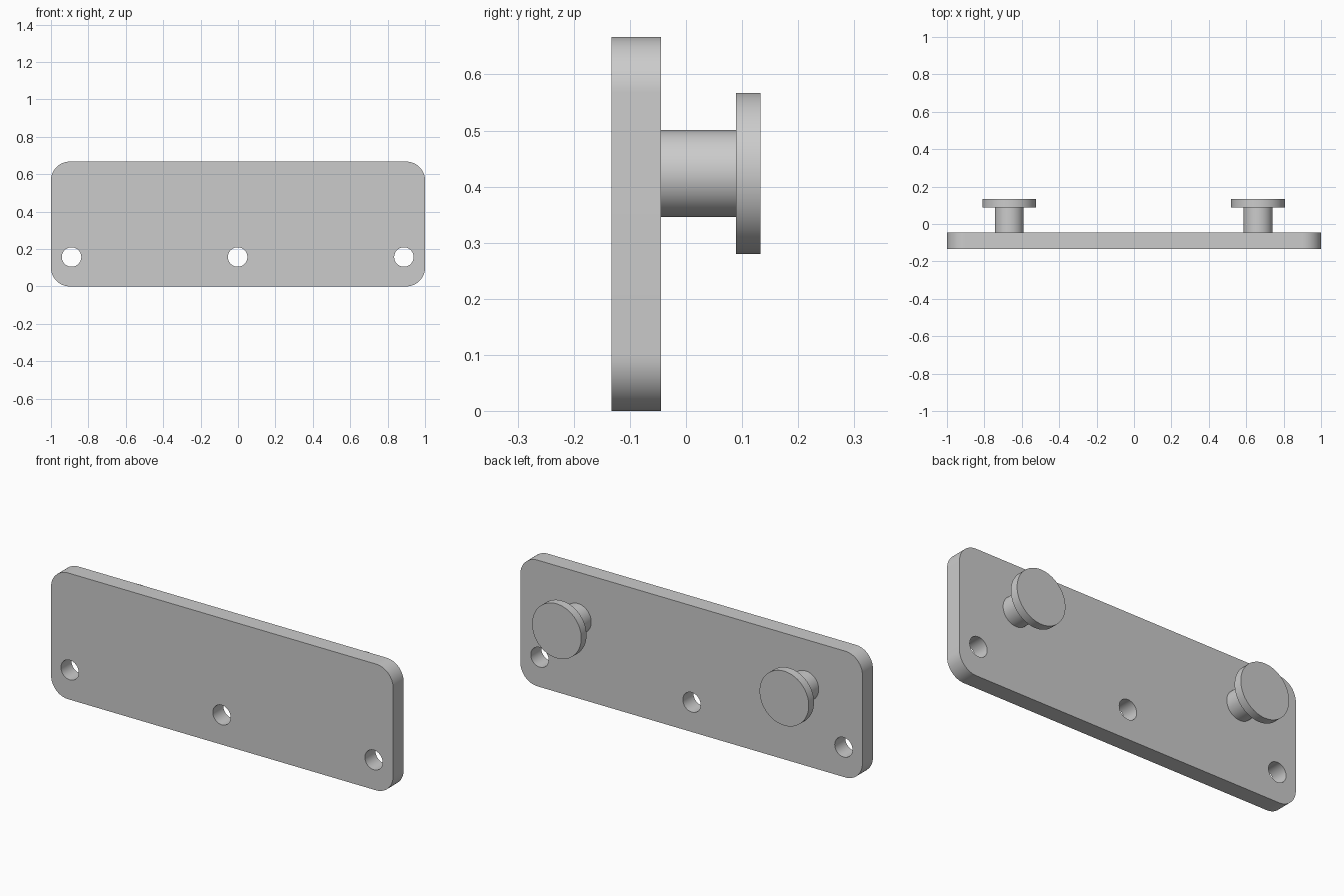
import bpy
import bmesh
from math import pi, sin, cos
from mathutils import Vector

if "Cube" in bpy.data.objects:
    bpy.data.objects.remove(bpy.data.objects["Cube"], do_unlink=True)

# Single plain grey finish
grey = bpy.data.materials.new("plain_grey")
grey.use_nodes = True
colour = (0.6, 0.6, 0.6, 1)
grey.diffuse_color = colour
grey.node_tree.nodes["Principled BSDF"].inputs["Base Color"].default_value = colour

BACK, FRONT = -0.045, -0.133   # plate faces
HEIGHT, CORNER = 0.667, 0.1


def circle(x, z, radius, count=64):
    return [(x + radius * cos(2 * pi * i / count), z + radius * sin(2 * pi * i / count))
            for i in range(count)]


def rounded_rectangle(half_width, height, radius, steps=16):
    points = []
    for quarter, (sx, top) in enumerate([(1, 1), (-1, 1), (-1, 0), (1, 0)]):
        cx = sx * (half_width - radius)
        cz = height - radius if top else radius
        for i in range(steps + 1):
            a = (quarter + i / steps) * pi / 2
            points.append((cx + radius * cos(a), cz + radius * sin(a)))
    return points


def prism(bm, outline, y0, y1):
    """Extrude an outline in the xz plane from y0 to y1."""
    face = bm.faces.new([bm.verts.new((x, y0, z)) for x, z in outline])
    result = bmesh.ops.extrude_face_region(bm, geom=[face], use_keep_orig=True)
    verts = [v for v in result["geom"] if isinstance(v, bmesh.types.BMVert)]
    bmesh.ops.translate(bm, verts=verts, vec=Vector((0, y1 - y0, 0)))


def make_object(name, bm):
    bmesh.ops.recalc_face_normals(bm, faces=bm.faces)
    mesh = bpy.data.meshes.new(name)
    bm.to_mesh(mesh)
    bm.free()
    mesh.materials.append(grey)
    obj = bpy.data.objects.new(name, mesh)
    bpy.context.collection.objects.link(obj)
    return obj


def smooth(obj):
    bpy.ops.object.select_all(action="DESELECT")
    obj.select_set(True)
    bpy.context.view_layer.objects.active = obj
    bpy.ops.object.shade_smooth_by_angle(angle=pi / 6)


# Rounded plate
bm = bmesh.new()
prism(bm, rounded_rectangle(1, HEIGHT, CORNER), FRONT, BACK)
plate = make_object("plate", bm)

# Three through holes along the lower edge
bm = bmesh.new()
for x in (-0.89, -0.002, 0.887):
    prism(bm, circle(x, 0.157, 0.052), FRONT - 0.1, BACK + 0.1)
cutter = make_object("hole_cutter", bm)
cut = plate.modifiers.new("holes", "BOOLEAN")
cut.operation = "DIFFERENCE"
cut.solver = "EXACT"
cut.object = cutter
bpy.context.view_layer.objects.active = plate
plate.select_set(True)
bpy.ops.object.modifier_apply(modifier=cut.name)
bpy.data.objects.remove(cutter, do_unlink=True)
smooth(plate)

# Headed pegs on the back: lathe profile as (radius, y)
profile = [(0.0775, BACK), (0.0775, 0.089), (0.1437, 0.089), (0.1437, 0.133)]
for name, x in (("right_peg", -0.667), ("left_peg", 0.663)):
    bm = bmesh.new()
    rings = [[bm.verts.new((px, y, pz)) for px, pz in circle(x, 0.4235, r)]
             for r, y in profile]
    for a, b in zip(rings, rings[1:]):
        for i in range(len(a)):
            bm.faces.new((a[i - 1], a[i], b[i], b[i - 1]))
    bm.faces.new(rings[0])
    bm.faces.new(rings[-1])
    smooth(make_object(name, bm))
